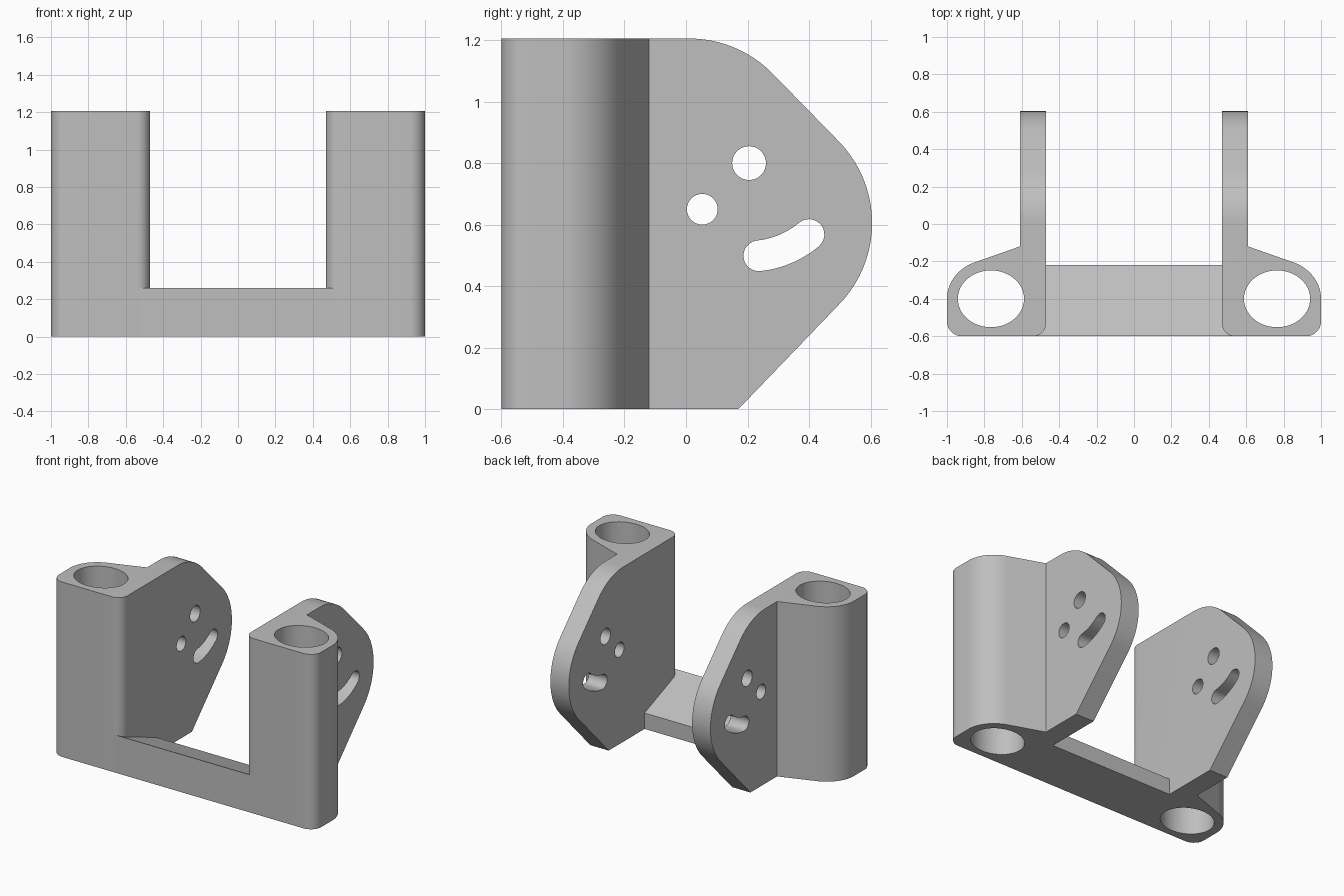
import bpy, bmesh
from math import sin, cos, radians

if "Cube" in bpy.data.objects:
    bpy.data.objects.remove(bpy.data.objects["Cube"])

grey = bpy.data.materials.new("plain_grey")
grey.use_nodes = True
grey.diffuse_color = (0.52, 0.52, 0.52, 1)
grey.node_tree.nodes["Principled BSDF"].inputs["Base Color"].default_value = grey.diffuse_color


def arc(cx, cy, rx, ry, a0, a1, n=12):
    """Points along an elliptical arc, angles in degrees."""
    angles = [radians(a0 + (a1 - a0) * i / n) for i in range(n + 1)]
    return [(cx + rx * cos(a), cy + ry * sin(a)) for a in angles]


def prism(name, outline, axis, low, high):
    """Extrude an outline along x (outline in y, z) or z (outline in x, y)."""
    place = (lambda p, d: (d, *p)) if axis == "x" else (lambda p, d: (*p, d))
    bm = bmesh.new()
    ends = [[bm.verts.new(place(p, d)) for p in outline] for d in (low, high)]
    bm.faces.new(ends[0])
    bm.faces.new(ends[1])
    n = len(outline)
    for i in range(n):
        j = (i + 1) % n
        bm.faces.new((ends[0][i], ends[0][j], ends[1][j], ends[1][i]))
    bmesh.ops.recalc_face_normals(bm, faces=bm.faces)
    mesh = bpy.data.meshes.new(name)
    bm.to_mesh(mesh)
    bm.free()
    mesh.materials.append(grey)
    obj = bpy.data.objects.new(name, mesh)
    bpy.context.collection.objects.link(obj)
    return obj


def apply_modifier(obj, mod):
    bpy.ops.object.select_all(action="DESELECT")
    bpy.context.view_layer.objects.active = obj
    obj.select_set(True)
    bpy.ops.object.modifier_apply(modifier=mod.name)


def combine(obj, other, operation):
    mod = obj.modifiers.new("combine", "BOOLEAN")
    mod.operation, mod.solver, mod.object = operation, "EXACT", other
    apply_modifier(obj, mod)
    bpy.data.objects.remove(other)


# Post and plate share one plan section
plan = (arc(0.54, -0.53, 0.07, 0.07, 180, 270)
        + arc(0.92, -0.52, 0.08, 0.08, 270, 360)
        + arc(0.765, -0.4, 0.235, 0.21, 0, 71, 20)
        + [(0.61, -0.12), (0.61, 0.7), (0.47, 0.7)])
bracket = prism("mounting_bracket", plan, "z", -0.1, 1.3)

# Side outline trims the plate to its rounded back
side = ([(-0.7, 0), (0.17, 0)]
        + arc(0.225, 0.605, 0.38, 0.38, -45, 45, 20)
        + arc(0.01, 0.825, 0.38, 0.38, 45, 90)
        + [(-0.7, 1.205)])
combine(bracket, prism("side_trim", side, "x", 0.2, 1.2), "INTERSECT")

# Oval bore through the post
bore = arc(0.765, -0.4, 0.177, 0.152, 0, 360, 48)[:-1]
combine(bracket, prism("bore_cutter", bore, "z", -0.2, 1.4), "DIFFERENCE")

# Two round holes and a curved slot through the plate
pivot = (0.205, 0.8)
a0, a1, reach, half = -84, -50, 0.303, 0.05
ends = [(pivot[0] + reach * cos(radians(a)), pivot[1] + reach * sin(radians(a))) for a in (a0, a1)]
slot = (arc(*pivot, reach + half, reach + half, a0, a1)
        + arc(*ends[1], half, half, a1, a1 + 180)[1:-1]
        + arc(*pivot, reach - half, reach - half, a1, a0)
        + arc(*ends[0], half, half, a0 + 180, a0 + 360)[1:-1])
holes = [arc(*pivot, 0.055, 0.055, 0, 360, 32)[:-1],
         arc(0.053, 0.65, 0.05, 0.05, 0, 360, 32)[:-1], slot]
for outline in holes:
    combine(bracket, prism("hole_cutter", outline, "x", 0.4, 0.7), "DIFFERENCE")

# Opposite post and plate
apply_modifier(bracket, bracket.modifiers.new("mirror", "MIRROR"))

# Sloping crossbar joins the two sides
bar = [(-0.6, 0), (-0.22, 0), (-0.22, 0.11), (-0.58, 0.25), (-0.6, 0.26)]
combine(bracket, prism("crossbar", bar, "x", -0.53, 0.53), "UNION")

bracket.select_set(True)
bpy.context.view_layer.objects.active = bracket
bpy.ops.object.shade_smooth_by_angle(angle=radians(25))
